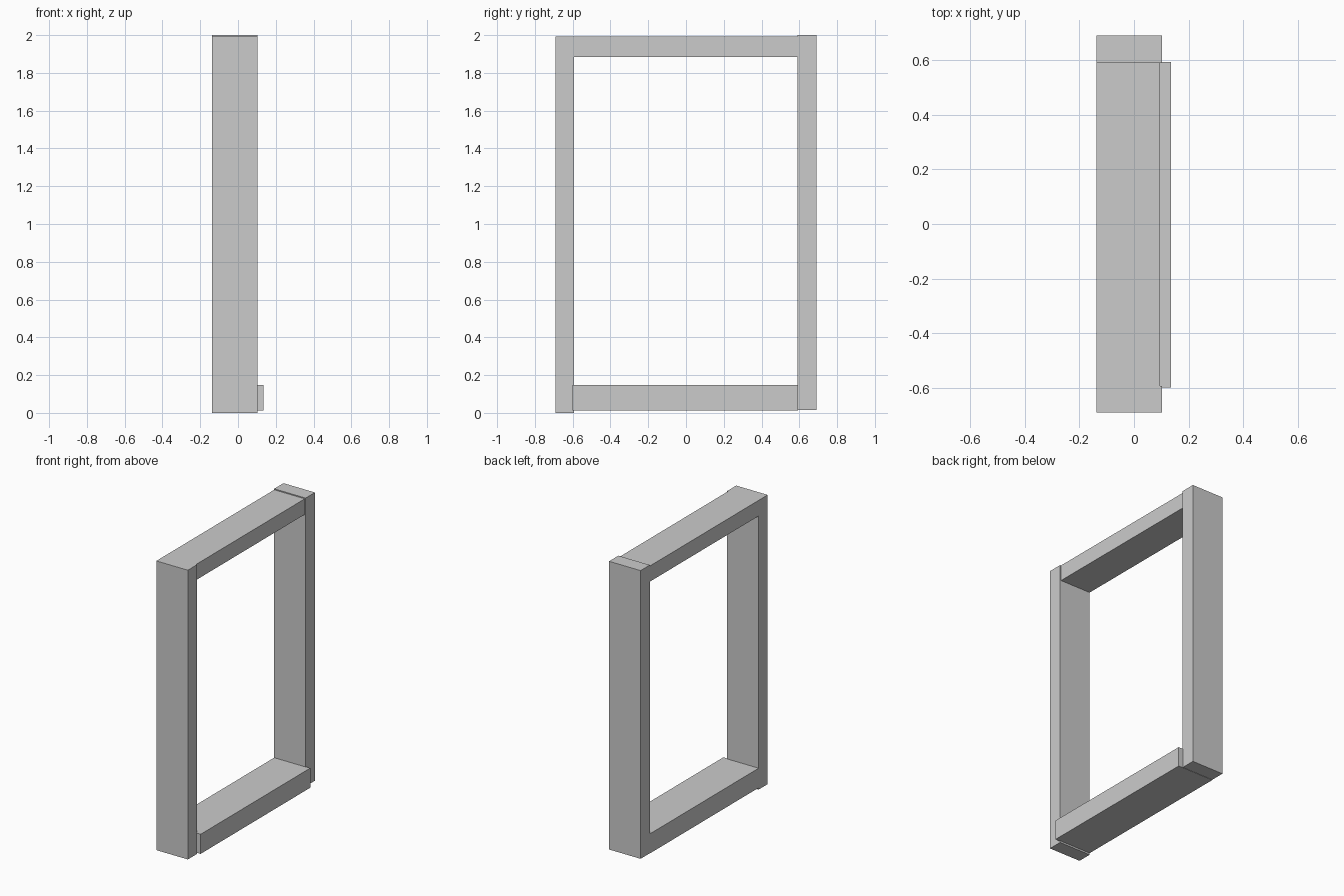
import bpy

if "Cube" in bpy.data.objects:
    bpy.data.objects.remove(bpy.data.objects["Cube"])


def box(name, x, y, z):
    """Axis-aligned box from (min, max) ranges."""
    lo, hi = zip(x, y, z)
    bpy.ops.mesh.primitive_cube_add(size=1)
    ob = bpy.context.object
    ob.name = name
    ob.location = [(a + b) / 2 for a, b in zip(lo, hi)]
    ob.scale = [b - a for a, b in zip(lo, hi)]
    bpy.ops.object.transform_apply(location=True, rotation=False, scale=True)
    return ob


BACK = -0.138

# Side posts, the far one set slightly higher
box("near_post", (BACK, 0.102), (-0.692, -0.594), (0.0, 1.993))
box("far_post", (BACK, 0.102), (0.591, 0.692), (0.014, 2.0))

# Top beam, a touch shallower than the posts
box("top_beam", (BACK, 0.095), (-0.598, 0.594), (1.885, 1.993))

# Bottom sill, projecting past the posts on one side
box("bottom_sill", (BACK, 0.135), (-0.600, 0.594), (0.012, 0.147))
